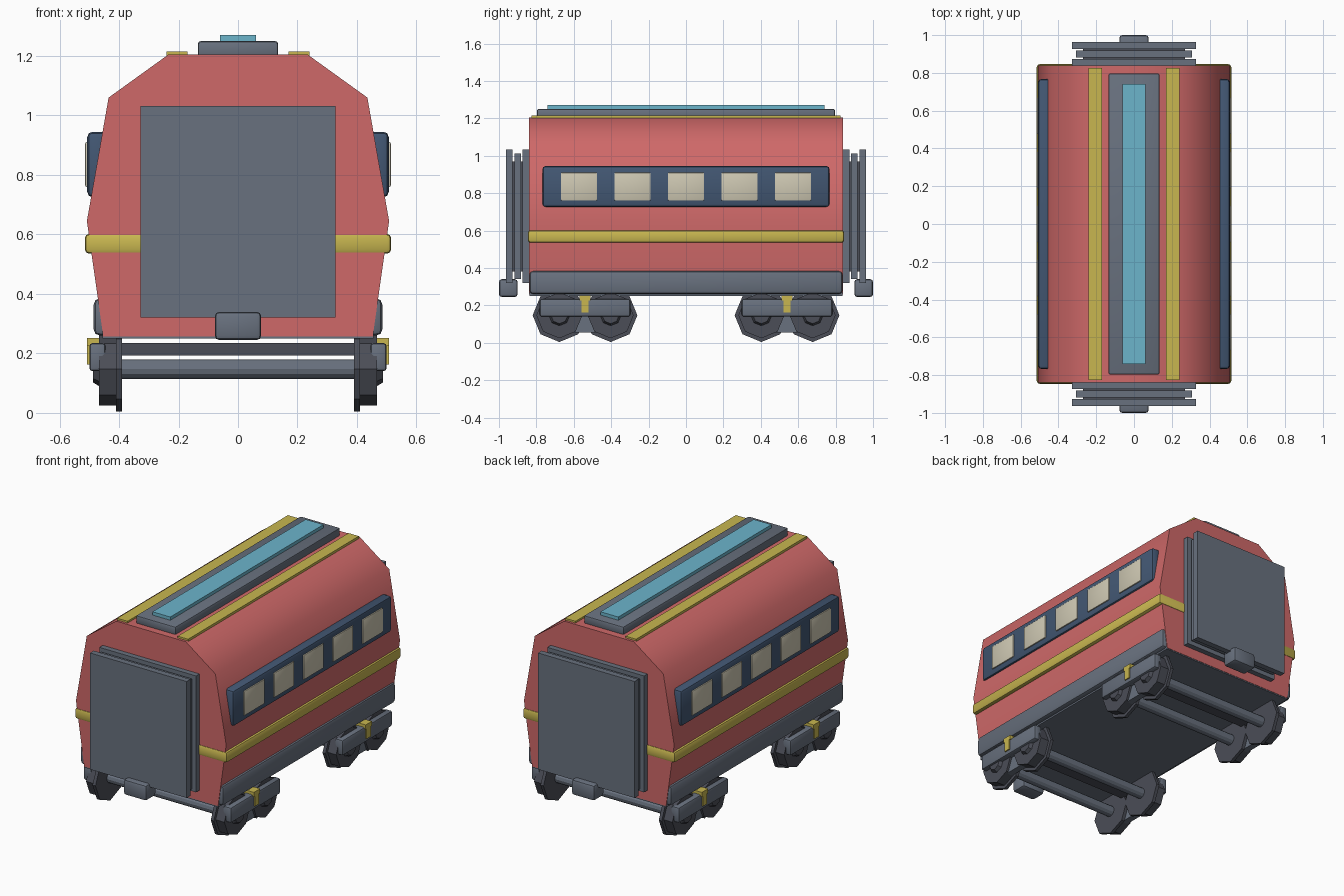
import bpy, bmesh, math
from mathutils import Matrix

cube = bpy.data.objects.get("Cube")
if cube:
    bpy.data.objects.remove(cube, do_unlink=True)


def material(name, r, g, b):
    m = bpy.data.materials.new(name)
    m.use_nodes = True
    m.diffuse_color = (r, g, b, 1)
    m.node_tree.nodes["Principled BSDF"].inputs["Base Color"].default_value = (r, g, b, 1)
    return m


RED = material("coach red", 0.62, 0.14, 0.14)
GREY = material("steel grey", 0.14, 0.165, 0.21)
DARK = material("dark iron", 0.07, 0.075, 0.095)
GOLD = material("trim gold", 0.58, 0.47, 0.08)
BLUE = material("skylight blue", 0.15, 0.46, 0.6)
NAVY = material("window navy", 0.055, 0.095, 0.17)
CREAM = material("pane cream", 0.62, 0.58, 0.45)


def finish(bm, name, mat, angle=30):
    bmesh.ops.recalc_face_normals(bm, faces=bm.faces)
    me = bpy.data.meshes.new(name)
    bm.to_mesh(me)
    bm.free()
    me.materials.append(mat)
    ob = bpy.data.objects.new(name, me)
    bpy.context.collection.objects.link(ob)
    bpy.ops.object.select_all(action="DESELECT")
    ob.select_set(True)
    bpy.context.view_layer.objects.active = ob
    bpy.ops.object.shade_smooth_by_angle(angle=math.radians(angle))
    return ob


def box(name, mat, x, y, z, bevel=0.0):
    """Box from (low, high) ranges, with optional chamfered edges."""
    bm = bmesh.new()
    bmesh.ops.create_cube(bm, size=1)
    for v in bm.verts:
        for i, (lo, hi) in enumerate((x, y, z)):
            v.co[i] = lo if v.co[i] < 0 else hi
    if bevel:
        bmesh.ops.bevel(bm, geom=bm.edges[:], offset=bevel, segments=2,
                        profile=0.5, affect="EDGES")
    return finish(bm, name, mat)


def prism(name, mat, profile, y, angle):
    """Extrude an x-z profile along y."""
    bm = bmesh.new()
    face = bm.faces.new([bm.verts.new((px, -y, pz)) for px, pz in profile])
    ext = bmesh.ops.extrude_face_region(bm, geom=[face])["geom"]
    for v in ext:
        if isinstance(v, bmesh.types.BMVert):
            v.co.y = y
    return finish(bm, name, mat, angle)


def drum(name, mat, x0, x1, y, z, r0, r1, sides):
    """Cylinder or cone along x, with a corner pointing down."""
    bm = bmesh.new()
    bmesh.ops.create_cone(bm, cap_ends=True, segments=sides, radius1=r0,
                          radius2=r1, depth=abs(x1 - x0))
    turn = Matrix.Rotation(math.copysign(math.pi / 2, x1 - x0), 4, "Y")
    bmesh.ops.transform(bm, verts=bm.verts,
                        matrix=Matrix.Translation(((x0 + x1) / 2, y, z)) @ turn)
    return finish(bm, name, mat, 25)


def span(s, a, b):
    """Range a..b mirrored to side s."""
    return (a, b) if s > 0 else (-b, -a)


def around(c, half):
    return (c - half, c + half)


# Coach body
half = [(0.453, 0.257), (0.508, 0.645), (0.435, 1.06), (0.235, 1.204)]
prism("body", RED, half + [(-px, pz) for px, pz in reversed(half)], 0.84, 50)
box("floor", GREY, (-0.455, 0.455), (-0.838, 0.838), (0.25, 0.31))
box("belt_stripe", GOLD, (-0.515, 0.515), (-0.846, 0.846), (0.535, 0.602), 0.015)

# Roof
box("roof_panel", GREY, (-0.135, 0.135), (-0.797, 0.797), (1.195, 1.25), 0.01)
box("skylight", BLUE, (-0.06, 0.06), (-0.74, 0.74), (1.24, 1.27))

for s, side in ((1, "left"), (-1, "right")):
    box(f"roof_strip_{side}", GOLD, span(s, 0.17, 0.24), (-0.825, 0.825), (1.195, 1.215))
    box(f"skirt_{side}", GREY, span(s, 0.42, 0.485), (-0.837, 0.837), (0.26, 0.385), 0.02)
    # Window band and panes
    box(f"window_band_{side}", NAVY, span(s, 0.43, 0.507), (-0.768, 0.768), (0.725, 0.945), 0.018)
    for i in range(5):
        box(f"window_{side}_{i + 1}", CREAM, span(s, 0.46, 0.514),
            around((i - 2) * 0.286, 0.097), (0.76, 0.91), 0.005)

# Gangway and coupler at each end
for s, end in ((1, "back"), (-1, "front")):
    for i, inset in enumerate((0, 0.02, 0)):
        c = s * (0.855 + 0.045 * i)
        w = 0.327 - inset
        box(f"gangway_plate_{end}_{i + 1}", GREY, (-w, w), around(c, 0.018),
            (0.32 + inset, 1.032 - inset))
    box(f"gangway_core_{end}", DARK, (-0.27, 0.27), span(s, 0.83, 0.94), (0.38, 0.97))
    box(f"coupler_{end}", GREY, (-0.078, 0.078), span(s, 0.9, 1.0), (0.245, 0.34), 0.015)

# Bogies
for b, end in ((0.54, "back"), (-0.54, "front")):
    box(f"bolster_{end}", DARK, (-0.42, 0.42), around(b, 0.04), (0.193, 0.235))
    for k, y in enumerate((b - 0.137, b + 0.137)):
        drum(f"axle_{end}_{k + 1}", GREY, -0.42, 0.42, y, 0.147, 0.033, 0.033, 12)
        for s, side in ((1, "left"), (-1, "right")):
            tag = f"{end}_{side}_{k + 1}"
            drum(f"wheel_flange_{tag}", DARK, s * 0.39, s * 0.41, y, 0.147, 0.143, 0.143, 8)
            drum(f"wheel_tread_{tag}", DARK, s * 0.408, s * 0.468, y, 0.147, 0.123, 0.123, 8)
            drum(f"wheel_hub_{tag}", DARK, s * 0.465, s * 0.487, y, 0.147, 0.058, 0.045, 8)
    for s, side in ((1, "left"), (-1, "right")):
        tag = f"{end}_{side}"
        box(f"bogie_frame_{tag}", GREY, span(s, 0.445, 0.5), around(b, 0.242), (0.14, 0.235), 0.012)
        box(f"brake_plate_{tag}", GREY, span(s, 0.415, 0.455), around(b, 0.08), (0.055, 0.2))
        box(f"spring_clip_{tag}", GOLD, span(s, 0.46, 0.507), around(b, 0.02), (0.163, 0.24))
        box(f"spring_cap_{tag}", GOLD, span(s, 0.44, 0.507), around(b, 0.03), (0.225, 0.252))
